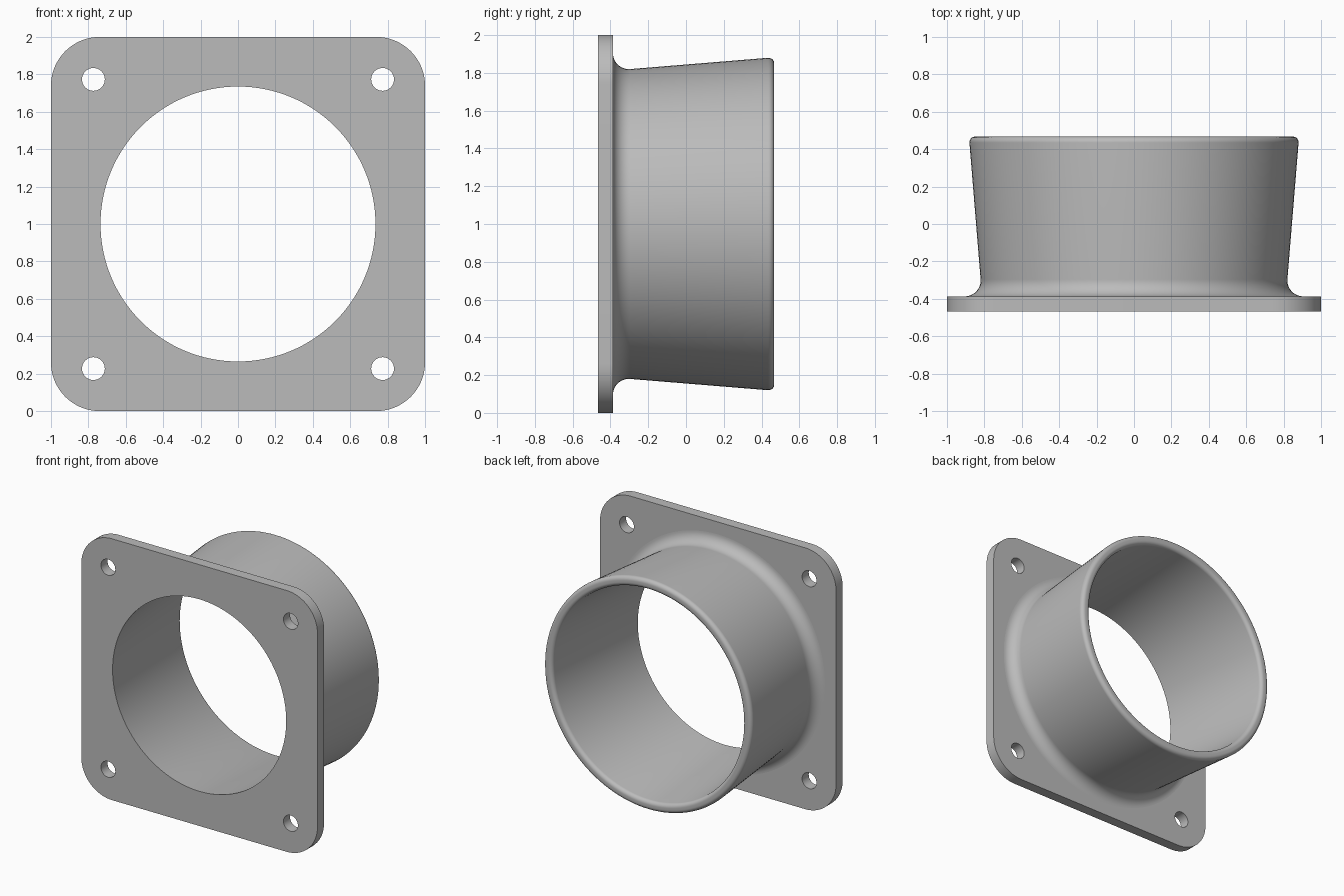
import bpy, bmesh, math
from mathutils import Vector

if "Cube" in bpy.data.objects:
    bpy.data.objects.remove(bpy.data.objects["Cube"], do_unlink=True)

SEG = 128
MID = 1.0                      # height of the bore axis
FRONT, SEAT, REAR = -0.467, -0.387, 0.467
BORE, FILLET = 0.735, 0.085
NECK = 0.82
FOOT = NECK + FILLET           # radius where the fillet meets the plate

grey = bpy.data.materials.new("plain_grey")
grey.use_nodes = True
colour = (0.5, 0.5, 0.5, 1)
grey.diffuse_color = colour
grey.node_tree.nodes["Principled BSDF"].inputs["Base Color"].default_value = colour


def arc(cx, cy, r, start, end, steps):
    """Points on an arc, angles in degrees."""
    angles = [math.radians(start + (end - start) * i / steps) for i in range(steps + 1)]
    return [(cx + r * math.cos(a), cy + r * math.sin(a)) for a in angles]


def circle(cx, cz, r, count):
    return arc(cx, cz, r, 0, 360, count)[:-1]


def finish(bm, name):
    mesh = bpy.data.meshes.new(name)
    bm.to_mesh(mesh)
    bm.free()
    mesh.materials.append(grey)
    obj = bpy.data.objects.new(name, mesh)
    bpy.context.collection.objects.link(obj)
    bpy.ops.object.select_all(action='DESELECT')
    obj.select_set(True)
    bpy.context.view_layer.objects.active = obj
    bpy.ops.object.shade_smooth_by_angle(angle=math.radians(30))
    return obj


# Flange plate: rounded square with four bolt holes, open where the collar joins
corner = 0.26
outline = []
for k, (sx, sz) in enumerate([(1, 1), (-1, 1), (-1, -1), (1, -1)]):
    outline += arc(sx * (1 - corner), MID + sz * (1 - corner), corner, 90 * k, 90 * k + 90, 16)
bolts = [circle(sx * 0.773, MID + sz * 0.773, 0.061, 32) for sx in (-1, 1) for sz in (-1, 1)]

bm = bmesh.new()


def plate_face(y, opening, facing):
    """Fill one side of the plate; return its outline and bolt hole loops."""
    loops, edges = [], []
    for pts in [outline] + bolts + [circle(0, MID, opening, SEG)]:
        vs = [bm.verts.new((x, y, z)) for x, z in pts]
        edges += [bm.edges.new((v, vs[(i + 1) % len(vs)])) for i, v in enumerate(vs)]
        loops.append(vs)
    made = bmesh.ops.triangle_fill(bm, use_beauty=True, use_dissolve=False, edges=edges)
    for f in made["geom"]:
        if isinstance(f, bmesh.types.BMFace):
            f.normal_update()
            if f.normal.y * facing < 0:
                f.normal_flip()
    return loops[:-1]


front_loops = plate_face(FRONT, BORE, -1)
back_loops = plate_face(SEAT, FOOT, 1)
for n, (a, b) in enumerate(zip(front_loops, back_loops)):
    for i in range(len(a)):
        j = (i + 1) % len(a)
        quad = (a[i], a[j], b[j], b[i])
        bm.faces.new(quad if n == 0 else quad[::-1])
# Make the outer wall face outwards and the hole walls face their axes
bm.normal_update()
for f in bm.faces:
    if abs(f.normal.y) < 0.5:
        c = f.calc_center_median()
        if max(abs(c.x), abs(c.z - MID)) < 0.86:
            hole = Vector((math.copysign(0.773, c.x), c.y, MID + math.copysign(0.773, c.z - MID)))
            if (c - hole).length < 0.07:
                if f.normal.dot(hole - c) < 0:
                    f.normal_flip()
                continue
        if f.normal.dot(c - Vector((0, c.y, MID))) < 0:
            f.normal_flip()
finish(bm, "flange_plate")

# Flared collar: fillet, tapered outside, rounded rim, tapered bore
rim = 0.03
profile = arc(FOOT, SEAT + FILLET, FILLET, 270, 176, 12)
profile += arc(0.88 - rim, REAR - rim, rim, -4, 90, 8)
profile += arc(0.806 + rim, REAR - rim, rim, 90, 176, 8)
profile += [(BORE, FRONT)]

bm = bmesh.new()
rings = []
for r, y in profile:
    rings.append([bm.verts.new((x, y, z)) for x, z in circle(0, MID, r, SEG)])
for a, b in zip(rings, rings[1:]):
    for i in range(SEG):
        j = (i + 1) % SEG
        bm.faces.new((a[i], b[i], b[j], a[j]))
bm.normal_update()
# The rim must face the rear
if max(bm.faces, key=lambda f: f.calc_center_median().y).normal.y < 0:
    bmesh.ops.reverse_faces(bm, faces=bm.faces[:])
finish(bm, "flared_collar")
